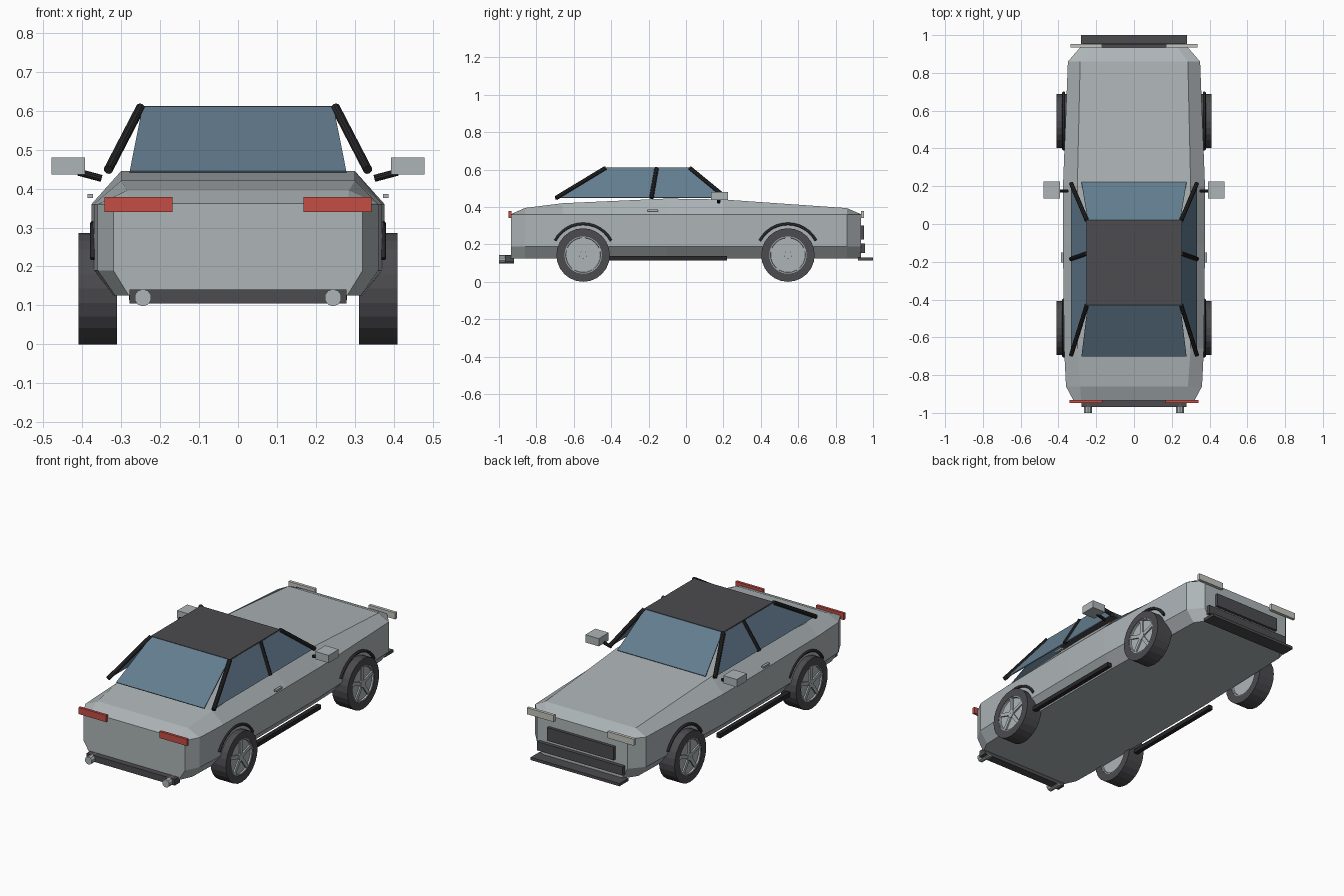
import bpy, bmesh, math
from mathutils import Vector

cube = bpy.data.objects.get("Cube")
if cube:
    bpy.data.objects.remove(cube, do_unlink=True)


def material(name, r, g, b):
    m = bpy.data.materials.new(name)
    m.use_nodes = True
    m.diffuse_color = (r, g, b, 1)
    m.node_tree.nodes["Principled BSDF"].inputs["Base Color"].default_value = (r, g, b, 1)
    return m


PAINT = material("silver grey paint", 0.42, 0.46, 0.475)
DARK = material("charcoal", 0.072, 0.069, 0.076)
BLACK = material("black trim", 0.021, 0.021, 0.023)
GLASS = material("blue glass", 0.125, 0.205, 0.275)
RED = material("tail red", 0.56, 0.075, 0.06)
LAMP = material("lamp white", 0.55, 0.56, 0.52)


def finish(name, bm, mat):
    bmesh.ops.recalc_face_normals(bm, faces=bm.faces)
    mesh = bpy.data.meshes.new(name)
    bm.to_mesh(mesh)
    bm.free()
    mesh.materials.append(mat)
    ob = bpy.data.objects.new(name, mesh)
    bpy.context.collection.objects.link(ob)
    return ob


def box(name, x, y, z, mat):
    """Box from its (min, max) range on each axis."""
    bm = bmesh.new()
    bmesh.ops.create_cube(bm, size=1)
    for v in bm.verts:
        v.co = [(a + b) / 2 + c * (b - a) for c, (a, b) in zip(v.co, (x, y, z))]
    return finish(name, bm, mat)


def rod(name, a, b, radius, mat, sides=10):
    a, b = Vector(a), Vector(b)
    bm = bmesh.new()
    bmesh.ops.create_cone(bm, cap_ends=True, segments=sides, radius1=radius,
                          radius2=radius, depth=(b - a).length)
    ob = finish(name, bm, mat)
    ob.location = (a + b) / 2
    ob.rotation_euler = (b - a).to_track_quat("Z", "Y").to_euler()
    return ob


def panel(name, corners, mat):
    bm = bmesh.new()
    bm.faces.new([bm.verts.new(c) for c in corners])
    ob = finish(name, bm, mat)
    mod = ob.modifiers.new("thickness", "SOLIDIFY")
    mod.thickness, mod.offset = 0.006, 0
    return ob


def lathe(bm, profile, sides):
    """Spin a closed (radius, x) profile about the x axis."""
    rings = []
    for i in range(sides):
        t = math.tau * i / sides
        rings.append([bm.verts.new((x, r * math.cos(t), r * math.sin(t))) for r, x in profile])
    for i in range(sides):
        p, q = rings[i], rings[(i + 1) % sides]
        for j in range(len(profile)):
            k = (j + 1) % len(profile)
            bm.faces.new((p[j], q[j], q[k], p[k]))


# Body shell: y, floor half width, side half width, roofline half width, top height
stations = [
    (-0.935, 0.28, 0.32, 0.28, 0.362),
    (-0.86, 0.315, 0.36, 0.285, 0.395),
    (-0.66, 0.32, 0.37, 0.30, 0.42),
    (-0.10, 0.32, 0.376, 0.30, 0.445),
    (0.20, 0.32, 0.376, 0.30, 0.44),
    (0.86, 0.30, 0.35, 0.285, 0.394),
    (0.935, 0.25, 0.285, 0.23, 0.362),
]
bm = bmesh.new()
loops = []
for y, floor, side, top, height in stations:
    half = [(floor, 0.125), (side, 0.19), (side, 0.36), (top, height)]
    ring = half + [(-x, z) for x, z in reversed(half)]
    loops.append([bm.verts.new((x, y, z)) for x, z in ring])
for p, q in zip(loops, loops[1:]):
    for j in range(len(p)):
        k = (j + 1) % len(p)
        bm.faces.new((p[j], p[k], q[k], q[j]))
bm.faces.new(loops[0])
bm.faces.new(loops[-1])
finish("body_shell", bm, PAINT)

# Roof and glass
box("roof", (-0.25, 0.25), (-0.43, 0.02), (0.598, 0.612), DARK)
for name, low, high in (("deck_window", -0.70, -0.43), ("hood_window", 0.22, 0.02)):
    panel(name, [(-0.278, low, 0.442), (0.278, low, 0.442),
                 (0.245, high, 0.608), (-0.245, high, 0.608)], GLASS)

# Wheel pieces, built once and shared
bm = bmesh.new()
lathe(bm, [(0.10, -0.049), (0.143, -0.049), (0.143, 0.049), (0.10, 0.049)], 24)
tyre = finish("tyre", bm, DARK)
bm = bmesh.new()
face = [(0.001, 0.038), (0.092, 0.038), (0.094, 0.047), (0.101, 0.047)]
lathe(bm, face + [(r, -x) for r, x in reversed(face)], 24)
rim = finish("rim", bm, PAINT)
bm = bmesh.new()
lathe(bm, [(0.001, 0.036), (0.022, 0.036), (0.022, 0.048), (0.001, 0.048)], 12)
for i in range(5):
    t = math.tau * i / 5 + math.pi / 2
    out, across = Vector((0, math.cos(t), math.sin(t))), Vector((0, -math.sin(t), math.cos(t)))
    made = bmesh.ops.create_cube(bm, size=1)["verts"]
    for v in made:
        c = v.co.copy()
        v.co = out * (0.053 + c.z * 0.084) + across * c.y * 0.02 + Vector((0.041 + c.x * 0.01, 0, 0))
spokes = finish("spokes", bm, PAINT)

for s, side in ((1, "left"), (-1, "right")):
    # Wheels and arch trims
    for y, end in ((-0.55, "tail"), (0.545, "nose")):
        for part in (tyre, rim, spokes):
            ob = bpy.data.objects.new(f"{end}_{side}_{part.name}", part.data)
            ob.location = (s * 0.36, y, 0.143)
            ob.rotation_euler.z = 0 if s > 0 else math.pi
            bpy.context.collection.objects.link(ob)
        curve = bpy.data.curves.new("arch", "CURVE")
        curve.dimensions = "3D"
        curve.bevel_depth, curve.bevel_resolution = 0.008, 1
        curve.use_fill_caps = True
        line = curve.splines.new("POLY")
        line.points.add(12)
        for i, p in enumerate(line.points):
            t = math.radians(28 + 124 * i / 12)
            p.co = (s * 0.372, y + 0.17 * math.cos(t), 0.14 + 0.17 * math.sin(t), 1)
        curve.materials.append(BLACK)
        bpy.context.collection.objects.link(
            bpy.data.objects.new(f"{end}_{side}_arch_trim", curve))

    # Side glass and pillars
    panel(f"{side}_side_window", [(s * 0.33, -0.69, 0.45), (s * 0.33, 0.20, 0.45),
                                  (s * 0.25, 0.02, 0.606), (s * 0.25, -0.43, 0.606)], GLASS)
    for name, low, high in (("deck", -0.695, -0.43), ("middle", -0.185, -0.157), ("hood", 0.215, 0.02)):
        rod(f"{side}_{name}_pillar", (s * 0.333, low, 0.448), (s * 0.25, high, 0.608), 0.012, BLACK)

    # Mirror, handle, sill
    def span(a, b):
        return tuple(sorted((s * a, s * b)))
    box(f"{side}_mirror", span(0.393, 0.478), (0.135, 0.225), (0.436, 0.48), PAINT)
    rod(f"{side}_mirror_stalk", (s * 0.35, 0.175, 0.426), (s * 0.41, 0.175, 0.442), 0.009, BLACK)
    box(f"{side}_door_handle", span(0.372, 0.386), (-0.205, -0.15), (0.376, 0.386), PAINT)
    box(f"{side}_sill", span(0.345, 0.37), (-0.42, 0.22), (0.113, 0.137), BLACK)

    # Lamps and exhaust
    box(f"{side}_tail_lamp", span(0.168, 0.342), (-0.948, -0.933), (0.34, 0.378), RED)
    box(f"{side}_head_lamp", span(0.17, 0.337), (0.935, 0.952), (0.342, 0.379), LAMP)
    rod(f"{side}_exhaust", (s * 0.244, -1.0, 0.12), (s * 0.244, -0.92, 0.12), 0.022, PAINT)

for part in (tyre, rim, spokes):
    bpy.data.objects.remove(part)

# Bumpers and grille
box("tail_bumper", (-0.278, 0.278), (-0.968, -0.92), (0.105, 0.141), DARK)
box("grille", (-0.21, 0.21), (0.93, 0.952), (0.225, 0.30), DARK)
box("lower_grille", (-0.27, 0.27), (0.92, 0.956), (0.155, 0.205), DARK)
box("splitter", (-0.28, 0.28), (0.92, 1.0), (0.114, 0.13), DARK)
